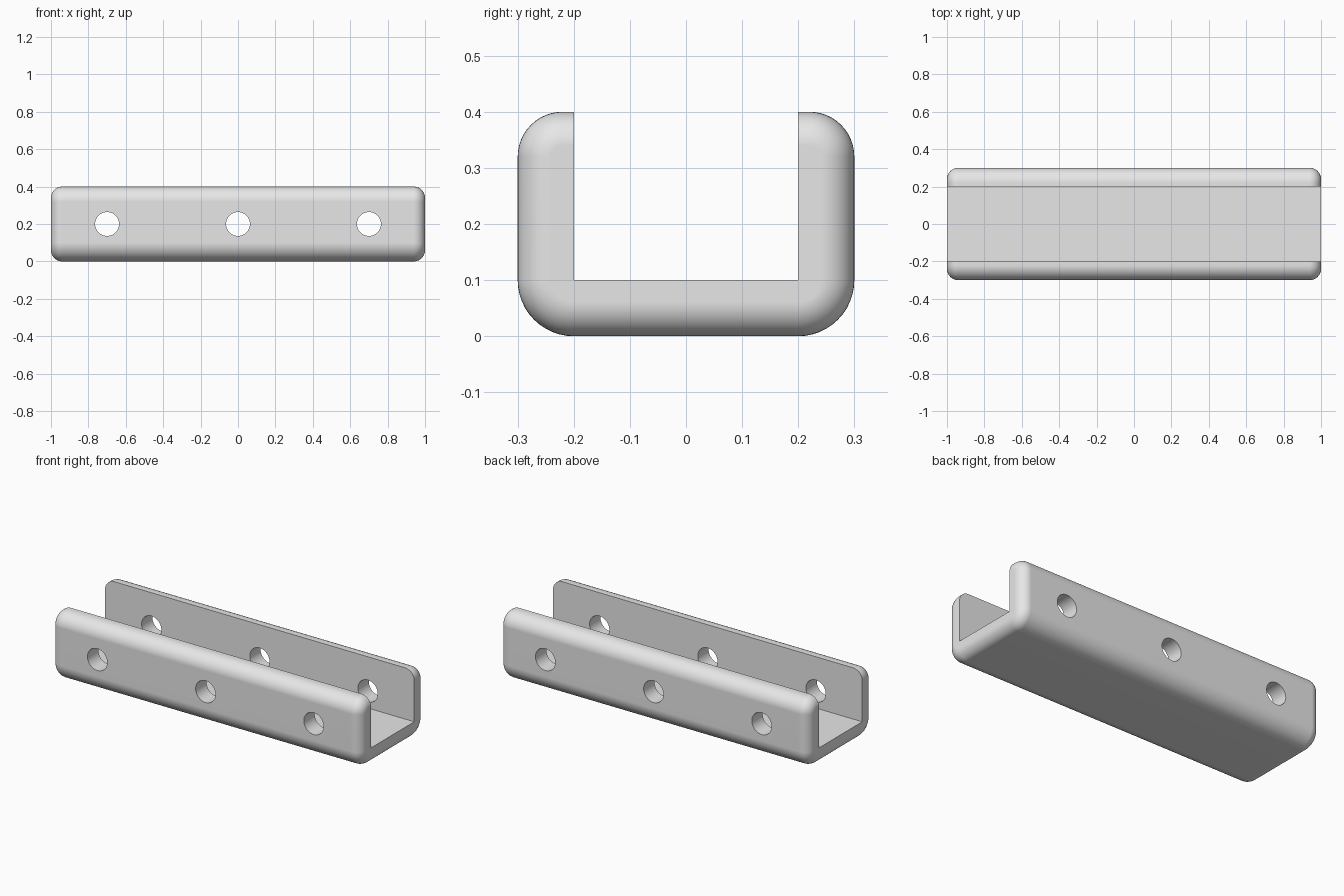
import bpy
import bmesh
from math import sin, cos, pi

HALF_LENGTH, HALF_WIDTH, HEIGHT = 1.0, 0.3, 0.4
BOTTOM_RADIUS, TOP_RADIUS, END_RADIUS = 0.1, 0.08, 0.06
CORNER_STEPS, END_STEPS = 12, 10

cube = bpy.data.objects.get("Cube")
if cube:
    bpy.data.objects.remove(cube, do_unlink=True)

grey = bpy.data.materials.new("plain_grey")
colour = (0.8, 0.8, 0.8, 1)
grey.use_nodes = True
grey.diffuse_color = colour
grey.node_tree.nodes["Principled BSDF"].inputs["Base Color"].default_value = colour


def profile(x, inset):
    """Rounded rectangle across the channel, shrunk by the inset."""
    points = []
    corners = [(1, 0, TOP_RADIUS), (-1, 1, TOP_RADIUS),
               (-1, 2, BOTTOM_RADIUS), (1, 3, BOTTOM_RADIUS)]
    for side, quarter, radius in corners:
        cy = side * (HALF_WIDTH - radius)
        cz = HEIGHT - radius if quarter < 2 else radius
        for i in range(CORNER_STEPS + 1):
            a = (quarter + i / CORNER_STEPS) * pi / 2
            r = radius - inset
            points.append((x, cy + r * cos(a), cz + r * sin(a)))
    return points


def link(name, bm):
    bmesh.ops.recalc_face_normals(bm, faces=bm.faces[:])
    mesh = bpy.data.meshes.new(name)
    bm.to_mesh(mesh)
    bm.free()
    mesh.materials.append(grey)
    obj = bpy.data.objects.new(name, mesh)
    bpy.context.collection.objects.link(obj)
    return obj


# Solid bar with rounded long edges and rounded ends
stations = []
for i in range(END_STEPS + 1):
    a = i / END_STEPS * pi / 2
    stations.append((HALF_LENGTH - END_RADIUS * (1 - sin(a)),
                     END_RADIUS * (1 - cos(a))))
stations = [(-x, inset) for x, inset in reversed(stations)] + stations

bm = bmesh.new()
rings = [[bm.verts.new(p) for p in profile(x, inset)] for x, inset in stations]
for ring_a, ring_b in zip(rings, rings[1:]):
    for i in range(len(ring_a)):
        j = (i + 1) % len(ring_a)
        bm.faces.new((ring_a[i], ring_a[j], ring_b[j], ring_b[i]))
bm.faces.new(rings[0])
bm.faces.new(rings[-1])
channel = link("channel_bracket", bm)

# Cutter for the open trough
bm = bmesh.new()
bmesh.ops.create_cube(bm, size=1)
bmesh.ops.scale(bm, verts=bm.verts, vec=(2.4, 0.4, 0.6))
bmesh.ops.translate(bm, verts=bm.verts, vec=(0, 0, 0.4))
cutters = [link("trough_cutter", bm)]

# Cutters for the three bolt holes through both walls
for x in (-0.7, 0, 0.7):
    bpy.ops.mesh.primitive_cylinder_add(vertices=48, radius=0.064, depth=1,
                                        location=(x, 0, 0.2),
                                        rotation=(pi / 2, 0, 0))
    hole = bpy.context.object
    hole.name = "bolt_hole_cutter"
    hole.data.materials.append(grey)
    cutters.append(hole)

bpy.ops.object.select_all(action='DESELECT')
channel.select_set(True)
bpy.context.view_layer.objects.active = channel
for cutter in cutters:
    cutter.hide_render = True
    cut = channel.modifiers.new("cut", 'BOOLEAN')
    cut.operation = 'DIFFERENCE'
    cut.solver = 'EXACT'
    cut.object = cutter
    bpy.ops.object.modifier_apply(modifier=cut.name)
    bpy.data.objects.remove(cutter, do_unlink=True)

# Smooth rounds, crisp cut edges and even flat faces
bpy.ops.object.shade_smooth_by_angle(angle=pi / 6)
even = channel.modifiers.new("even_normals", 'WEIGHTED_NORMAL')
even.keep_sharp = True
